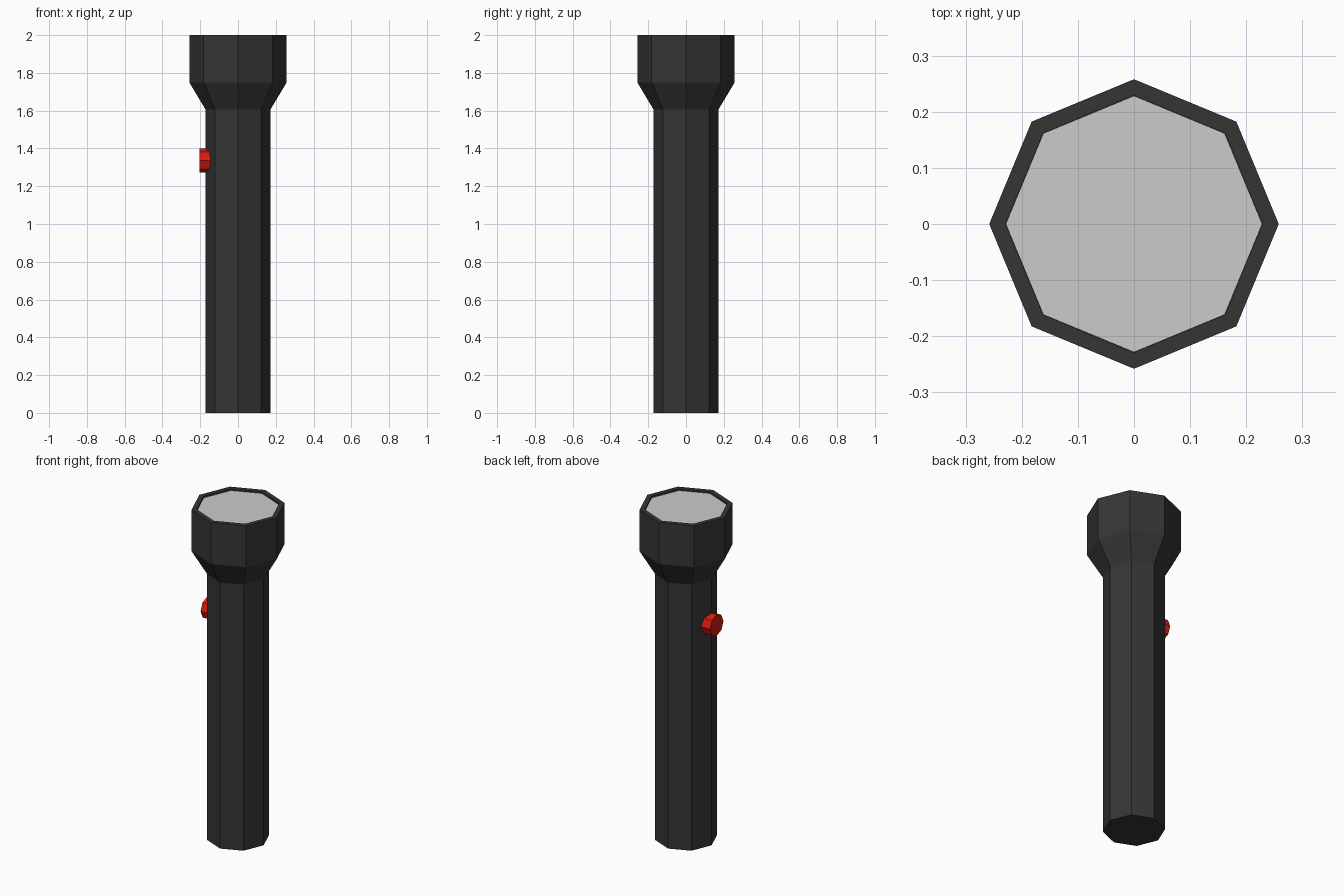
import bpy, bmesh, math
from mathutils import Matrix

if "Cube" in bpy.data.objects:
    bpy.data.objects.remove(bpy.data.objects["Cube"])

SIDES = 8


def material(name, rgb):
    m = bpy.data.materials.new(name)
    m.diffuse_color = (*rgb, 1)
    m.use_nodes = True
    m.node_tree.nodes["Principled BSDF"].inputs["Base Color"].default_value = m.diffuse_color
    return m


def lathe(name, profile, mat=None, matrix=Matrix()):
    """Closed low-poly solid from (radius, height) rings, capped at both ends."""
    bm = bmesh.new()
    rings = []
    for r, z in profile:
        angles = [2 * math.pi * i / SIDES for i in range(SIDES)]
        rings.append([bm.verts.new((r * math.cos(a), r * math.sin(a), z)) for a in angles])
    for lo, hi in zip(rings, rings[1:]):
        for i in range(SIDES):
            j = (i + 1) % SIDES
            bm.faces.new((lo[i], lo[j], hi[j], hi[i]))
    bm.faces.new(rings[0][::-1])
    bm.faces.new(rings[-1])
    bm.transform(matrix)
    bm.normal_update()
    mesh = bpy.data.meshes.new(name)
    bm.to_mesh(mesh)
    bm.free()
    if mat:
        mesh.materials.append(mat)
    obj = bpy.data.objects.new(name, mesh)
    bpy.context.collection.objects.link(obj)
    return obj


black = material("black_casing", (0.035, 0.035, 0.035))
red = material("red_button", (0.7, 0.01, 0.005))

# Casing: handle, flared neck, head and the shallow recess for the lens
lathe("casing", [(0.171, 0), (0.171, 1.605), (0.258, 1.75), (0.258, 2.0),
                 (0.229, 2.0), (0.229, 1.985)], black)

# Lens disc set just below the rim
lathe("lens", [(0.2285, 1.98), (0.2285, 1.99)])

# Switch button pointing out of the -x side
lathe("switch_button", [(0.064, 0), (0.064, 0.075)], red,
      Matrix.Translation((-0.13, 0, 1.337)) @ Matrix.Rotation(-math.pi / 2, 4, 'Y'))
